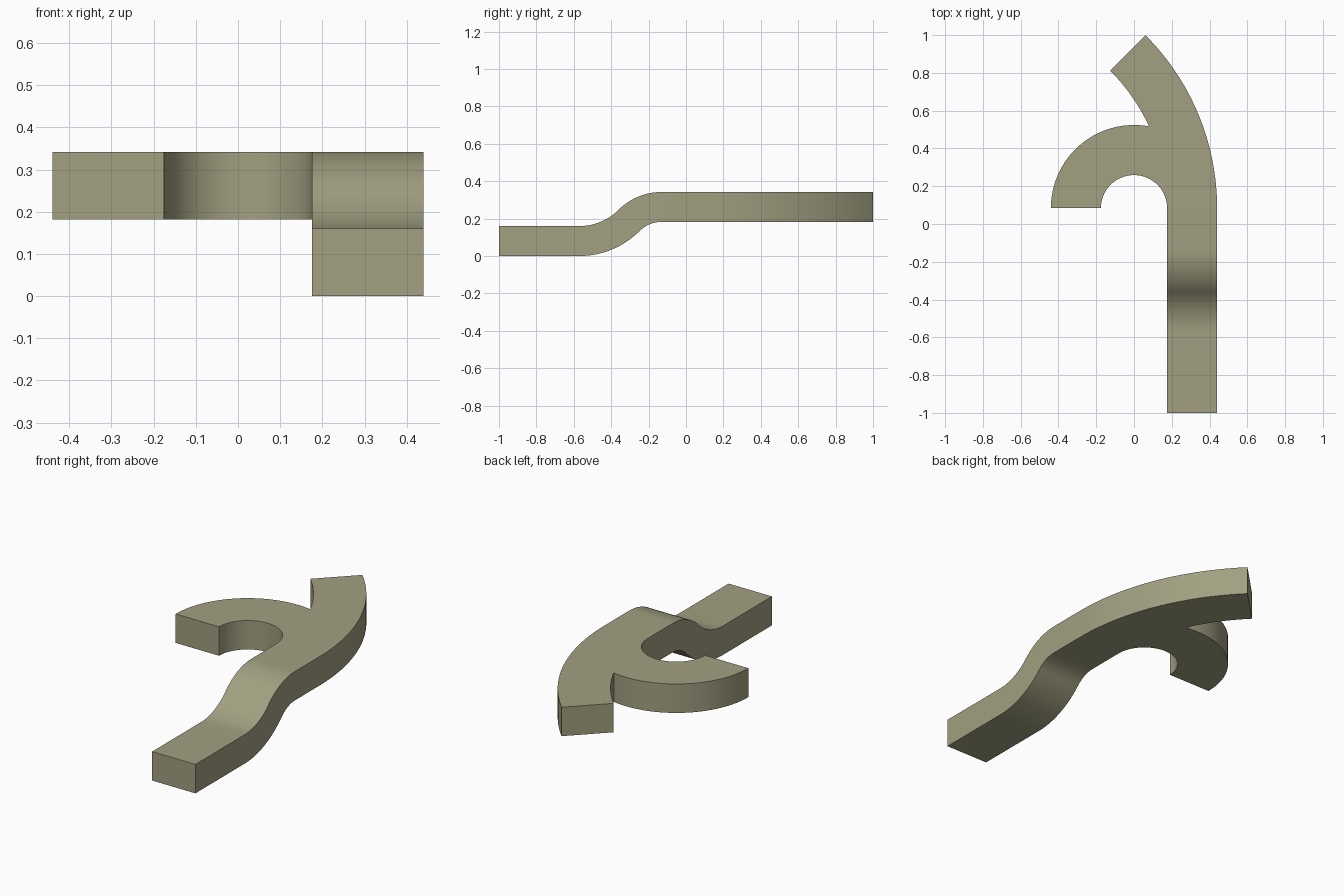
import bpy, bmesh
from math import sin, cos, radians, acos, asin, degrees

if "Cube" in bpy.data.objects:
    bpy.data.objects.remove(bpy.data.objects["Cube"])

T, W = 0.16, 0.265          # thickness and width of the bar
RISE = 0.182                # height of the raised head
R_OUT = 0.44                # outer hook radius
R_IN = R_OUT - W
Y0 = 0.084                  # where the straight shank meets the curved head
BIG = 1.295                 # outer radius of the curved tip
CX = R_OUT - BIG            # centre of the tip arcs


def arc(cx, cy, r, a0, a1, n):
    """Points on an arc, angles in degrees."""
    return [(cx + r * cos(radians(a0 + (a1 - a0) * i / n)),
             cy + r * sin(radians(a0 + (a1 - a0) * i / n))) for i in range(n + 1)]


def prism(bm, outline, place, lo, hi, skip):
    """Extrude a closed outline from lo to hi, leaving side number skip open."""
    a = [bm.verts.new(place(p, lo)) for p in outline]
    b = [bm.verts.new(place(p, hi)) for p in outline]
    bm.faces.new(a)
    bm.faces.new(b)
    n = len(outline)
    for i in range(n):
        if i != skip:
            j = (i + 1) % n
            bm.faces.new((a[i], a[j], b[j], b[i]))


bm = bmesh.new()

# Cranked shank: side profile in (y, z), first edge is the open joint
S = -0.57
r1 = 0.375
r2 = RISE / (1 - cos(radians(45))) - r1
E = S + (r1 + r2) * sin(radians(45))
h = T / 2
low_z, high_z = h + r1, RISE + h - r2
profile = [(Y0, RISE), (Y0, RISE + T)]
profile += arc(E, high_z, r2 + h, 90, 135, 20)
profile += arc(S, low_z, r1 - h, -45, -90, 20)
profile += [(-1, T), (-1, 0)]
profile += arc(S, low_z, r1 + h, -90, -45, 20)
profile += arc(E, high_z, r2 - h, 135, 90, 20)
prism(bm, profile, lambda p, x: (x, p[0], p[1]), R_IN, R_OUT, 0)

# Head: curved tip merged with the half-ring hook, outline in (x, y)
r_tip = BIG - W
ix = (r_tip ** 2 - CX ** 2 - R_OUT ** 2) / (-2 * CX)   # crotch between tip and hook
iy = (R_OUT ** 2 - ix ** 2) ** 0.5
outline = [(R_IN, Y0)]
outline += arc(CX, Y0, BIG, 0, 45, 32)
outline += arc(CX, Y0, r_tip, 45, degrees(asin(iy / r_tip)), 16)
outline += arc(0, Y0, R_OUT, degrees(acos(ix / R_OUT)), 180, 32)
outline += arc(0, Y0, R_IN, 180, 0, 48)
prism(bm, outline, lambda p, z: (p[0], p[1], z), RISE, RISE + T, 0)

# Weld the two halves at the joint
bmesh.ops.remove_doubles(bm, verts=bm.verts, dist=1e-4)
bmesh.ops.recalc_face_normals(bm, faces=bm.faces)
mesh = bpy.data.meshes.new("cranked_hook")
bm.to_mesh(mesh)
bm.free()
obj = bpy.data.objects.new("cranked_hook", mesh)
bpy.context.collection.objects.link(obj)

# Smooth curves, sharp edges
bpy.context.view_layer.objects.active = obj
obj.select_set(True)
bpy.ops.object.shade_smooth_by_angle(angle=radians(30))

# Olive finish
mat = bpy.data.materials.new("olive")
mat.diffuse_color = (0.36, 0.35, 0.22, 1)
mat.use_nodes = True
mat.node_tree.nodes["Principled BSDF"].inputs["Base Color"].default_value = mat.diffuse_color
mesh.materials.append(mat)
